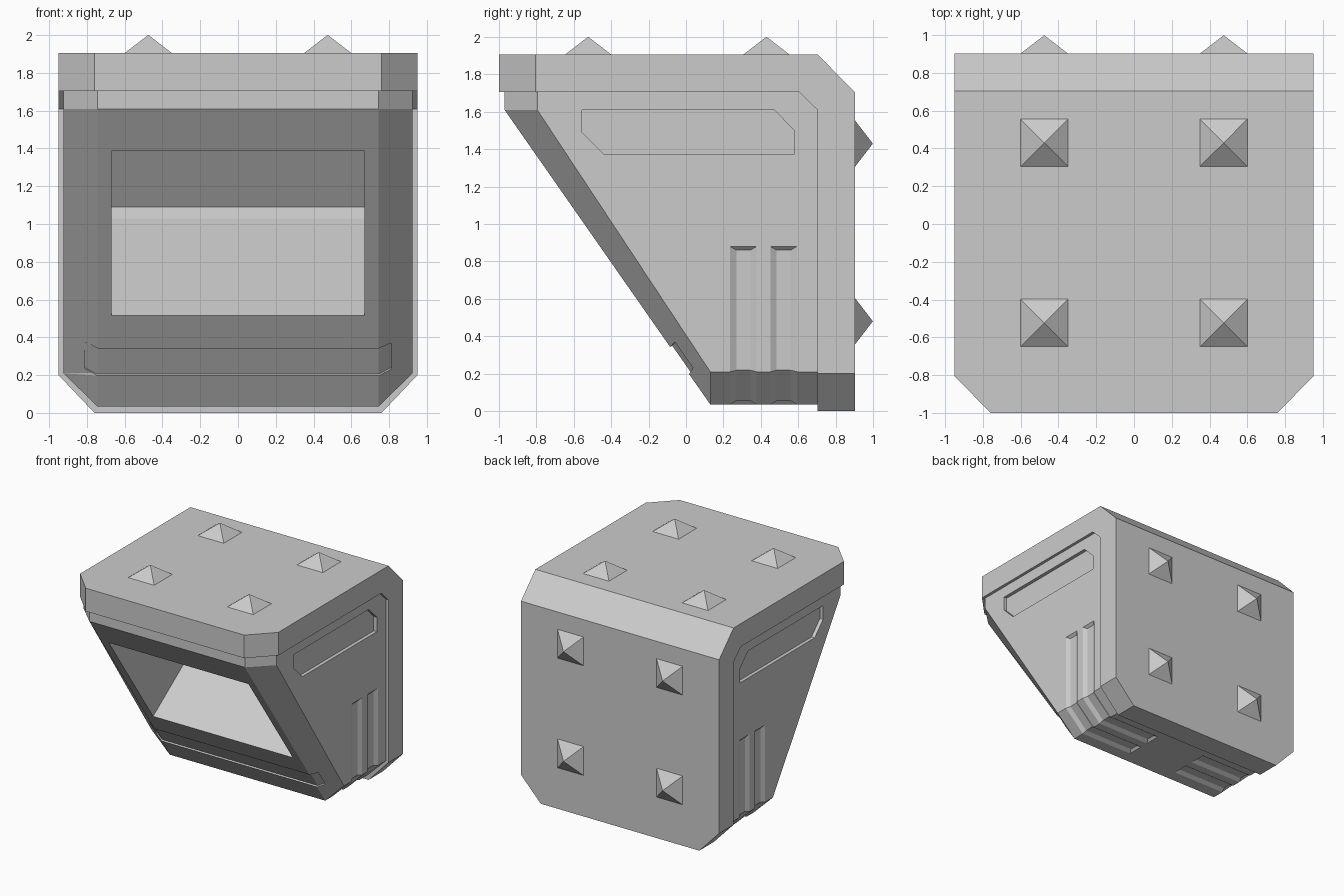
import bpy, bmesh

if "Cube" in bpy.data.objects:
    bpy.data.objects.remove(bpy.data.objects["Cube"])

def loft(name, sections):
    """Skin a closed solid through matching loops of 3D points."""
    bm = bmesh.new()
    rings = [[bm.verts.new(p) for p in s] for s in sections]
    n = len(rings[0])
    for a, b in zip(rings, rings[1:]):
        for i in range(n):
            j = (i + 1) % n
            bm.faces.new((a[i], a[j], b[j], b[i]))
    bm.faces.new(rings[0])
    bm.faces.new(rings[-1][::-1])
    bmesh.ops.recalc_face_normals(bm, faces=bm.faces)
    me = bpy.data.meshes.new(name)
    bm.to_mesh(me)
    bm.free()
    ob = bpy.data.objects.new(name, me)
    bpy.context.collection.objects.link(ob)
    return ob

def across(name, inner, outer, xi, xo):
    """Solid across x: side profile `inner` in the middle, `outer` at the two sides."""
    return loft(name, [[(x, y, z) for y, z in prof] for x, prof in
                       ((-xo, outer), (-xi, inner), (xi, inner), (xo, outer))])

def cut(target, cutter):
    cutter.hide_render = True
    mod = target.modifiers.new("cut", 'BOOLEAN')
    mod.operation, mod.solver, mod.object = 'DIFFERENCE', 'EXACT', cutter
    bpy.context.view_layer.objects.active = target
    bpy.ops.object.modifier_apply(modifier=mod.name)
    bpy.data.objects.remove(cutter, do_unlink=True)

# Outer shell: top slab and back plate with clipped corners
def shell_profile(front, bottom):
    return [(front, 1.705), (front, 1.905), (.705, 1.905), (.903, 1.705),
            (.903, bottom), (.703, bottom), (.703, 1.61), (.605, 1.705)]

across("shell", shell_profile(-1, 0), shell_profile(-.805, .2), .76, .95)

# Wedge body with chamfered edges
def body_profile(front, bottom):
    return [(front, 1.75), (front, 1.61), (.13, bottom), (.75, bottom), (.75, 1.75)]

XI, XO = .745, .925
body = across("body", body_profile(-.97, .035), body_profile(-.795, .21), XI, XO)

# Deep front opening running square to the sloping face
opening = [(-.895, 1.328), (-.287, .458), (.53, 1.03), (.59, 1.09),
           (.2, 1.66), (-.42, 1.66)]
cut(body, loft("opening_cutter", [[(x, y, z) for y, z in opening] for x in (-.67, .67)]))

# Shallow band wrapped across the lower slope
def band_profile(f):
    top, low = (-.97 + .175 * f, 1.61), (.13, .035 + .175 * f)
    pts = []
    for s, depth in ((.805, .013), (.897, .013), (.897, -.08), (.805, -.08)):
        s += .04 * f
        pts.append((top[0] + (low[0] - top[0]) * s + .82 * depth,
                    top[1] + (low[1] - top[1]) * s + .573 * depth))
    return pts

cut(body, across("band_cutter", band_profile(0), band_profile(.36), XI, .81))

# Recessed side panels
panel = [(-.555, 1.61), (.47, 1.61), (.58, 1.5), (.58, 1.375), (-.44, 1.375), (-.555, 1.49)]
for s in (-1, 1):
    cut(body, loft("panel_cutter", [[(s * x, y, z) for y, z in panel] for x in (.895, 1.1)]))

# Paired bevelled grooves down each side and under the base
def groove_section(s, y, t):
    pts = [(XO - t, .88 - t), (XO - t, .21 + .41 * t), (XI - .41 * t, .035 + t),
           (.24 + t, .035 + t), (.105, -.1), (1.1, -.1), (1.1, 1.055)]
    return [(s * x, y, z) for x, z in pts]

for s in (-1, 1):
    for y in (.307, .522):
        steps = ((-.0875, -.01), (-.0375, .02), (.0375, .02), (.0875, -.01))
        cut(body, loft("groove_cutter", [groove_section(s, y + dy, t) for dy, t in steps]))

# Pyramid studs on the top and back
def stud(name, centre, axis, height=.097, half=.126, sink=.0):
    u, v = [i for i in range(3) if i != axis]
    bm = bmesh.new()
    base = []
    for a, b in ((-1, -1), (1, -1), (1, 1), (-1, 1)):
        p = list(centre)
        p[u] += a * half
        p[v] += b * half
        base.append(bm.verts.new(p))
    tip = list(centre)
    tip[axis] += height
    tip = bm.verts.new(tip)
    for i in range(4):
        bm.faces.new((base[i], base[(i + 1) % 4], tip))
    bm.faces.new(base)
    bmesh.ops.recalc_face_normals(bm, faces=bm.faces)
    me = bpy.data.meshes.new(name)
    bm.to_mesh(me)
    bm.free()
    bpy.context.collection.objects.link(bpy.data.objects.new(name, me))

for x in (-.475, .475):
    for y in (-.523, .43):
        stud("top_stud", (x, y, 1.904), 2)
    for z in (.48, 1.43):
        stud("back_stud", (x, .902, z), 1)
